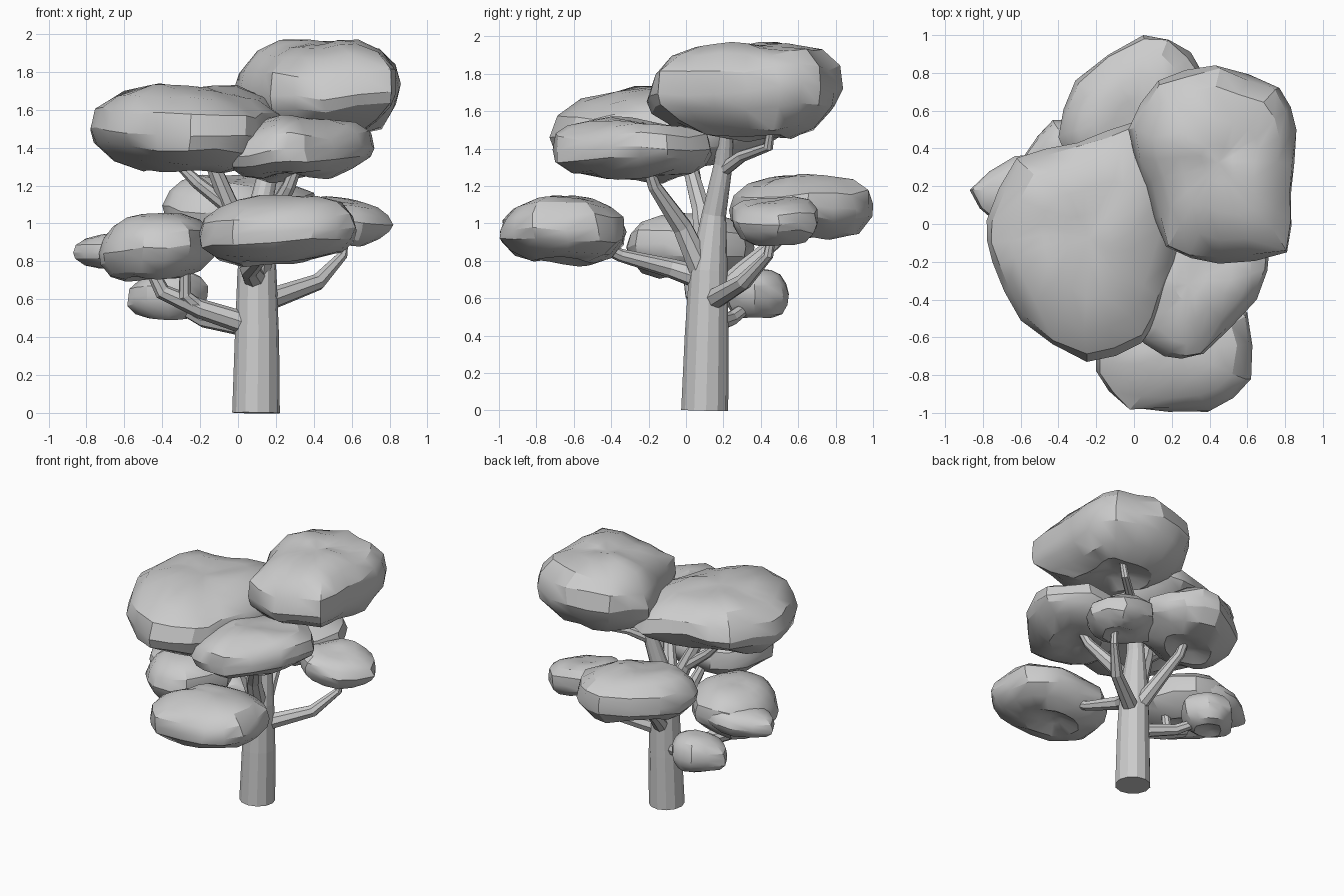
import bpy, bmesh, math
from mathutils import Vector, noise


def finish(ob):
    """Make the object the only selected and active one."""
    bpy.ops.object.select_all(action='DESELECT')
    ob.select_set(True)
    bpy.context.view_layer.objects.active = ob


def limb(name, pts, sides_res=2):
    """Tapered faceted tube through (x, y, z, radius) points."""
    cu = bpy.data.curves.new(name, 'CURVE')
    cu.dimensions = '3D'
    cu.bevel_depth = 1.0
    cu.bevel_resolution = sides_res
    cu.use_fill_caps = True
    sp = cu.splines.new('POLY')
    sp.points.add(len(pts) - 1)
    for p, (x, y, z, r) in zip(sp.points, pts):
        p.co = (x, y, z, 1)
        p.radius = r
    sp.use_smooth = False
    ob = bpy.data.objects.new(name, cu)
    bpy.context.collection.objects.link(ob)
    finish(ob)
    bpy.ops.object.convert(target='MESH')


def round_outline(pts):
    """Add one softly pushed-out midpoint between neighbouring plan points."""
    v = [Vector(p) for p in pts]
    n = len(v)
    out = []
    for i in range(n):
        a, b, c, d = v[i - 1], v[i], v[(i + 1) % n], v[(i + 2) % n]
        out += [b, (b + c) * 0.54 - (a + d) * 0.04]
    return out


# Side profile of a leaf clump: (height fraction, plan scale)
PROFILE = [(0.08, 0.22), (0.0, 0.48), (0.09, 0.76), (0.29, 0.95), (0.47, 1.0),
           (0.69, 0.95), (0.87, 0.76), (0.96, 0.48), (0.99, 0.2)]


def clump(name, outline, z0, z1, tilt=(0, 0), rough=0.04, lift=0):
    """Flattened leaf clump lofted from a plan outline.
    lift raises the underside toward the front (positive) or back (negative)."""
    plan = round_outline(outline)
    mid = sum(plan, Vector((0, 0))) / len(plan)
    h = z1 - z0
    bm = bmesh.new()

    def vert(p, f):
        d = p - mid
        z = z0 + h * f + d.x * tilt[0] + d.y * tilt[1]
        z += max(0, -d.y * lift) * max(0, 0.5 - f) * 2
        co = Vector((p.x, p.y, z))
        wob = noise.noise_vector(co * 4.5) * rough
        if f == PROFILE[4][0]:
            wob.x = wob.y = 0
        return bm.verts.new(co + wob)

    rings = [[vert(mid + (p - mid) * s, f) for p in plan] for f, s in PROFILE]
    n = len(plan)
    for a, b in zip(rings, rings[1:]):
        for i in range(n):
            j = (i + 1) % n
            bm.faces.new((a[i], a[j], b[j], b[i]))
    for ring, f in ((rings[0], 0.12), (rings[-1], 0.97)):
        c = vert(mid, f)
        for i in range(n):
            bm.faces.new((ring[i], ring[(i + 1) % n], c))
    bmesh.ops.recalc_face_normals(bm, faces=bm.faces)
    me = bpy.data.meshes.new(name)
    bm.to_mesh(me)
    bm.free()
    ob = bpy.data.objects.new(name, me)
    bpy.context.collection.objects.link(ob)
    finish(ob)
    bpy.ops.object.shade_smooth_by_angle(angle=math.radians(30))


# Trunk
limb("trunk", [(0.095, 0.1, 0, 0.126), (0.1, 0.11, 0.4, 0.117), (0.1, 0.12, 0.75, 0.103),
               (0.11, 0.15, 1.05, 0.065), (0.17, 0.2, 1.32, 0.05), (0.25, 0.22, 1.55, 0.035)], 4)

# Branches
limb("branch_top_fork", [(0.16, 0.19, 1.28, 0.04), (0.28, 0.3, 1.36, 0.033),
                         (0.45, 0.44, 1.41, 0.028), (0.5, 0.46, 1.55, 0.02)])
limb("branch_upper_left", [(0.07, 0.12, 0.8, 0.07), (-0.04, 0.08, 1.08, 0.052),
                           (-0.13, 0.02, 1.3, 0.04), (-0.18, 0.0, 1.42, 0.03)])
limb("branch_upper_left_fork", [(-0.04, 0.08, 1.08, 0.042), (-0.22, 0.05, 1.22, 0.034),
                                (-0.36, 0.04, 1.36, 0.02)])
limb("branch_upper_front", [(0.11, 0.08, 0.76, 0.07), (0.15, -0.02, 0.98, 0.055),
                            (0.27, -0.17, 1.2, 0.037), (0.33, -0.22, 1.35, 0.025)])
limb("branch_lower_front", [(0.09, 0.08, 0.71, 0.065), (0.06, -0.08, 0.76, 0.052),
                            (0.13, -0.35, 0.83, 0.035), (0.18, -0.5, 0.9, 0.03)])
limb("branch_back", [(0.1, 0.14, 0.6, 0.06), (0.05, 0.3, 0.75, 0.048),
                     (0.0, 0.5, 0.92, 0.035), (0.0, 0.58, 1.05, 0.03)])
limb("branch_right", [(0.14, 0.14, 0.59, 0.06), (0.42, 0.31, 0.69, 0.045),
                      (0.55, 0.44, 0.83, 0.028), (0.57, 0.47, 1.0, 0.02)])
limb("branch_left", [(0.05, 0.1, 0.47, 0.06), (-0.2, 0.07, 0.55, 0.052),
                     (-0.4, 0.05, 0.64, 0.043), (-0.48, 0.03, 0.8, 0.03)])
limb("branch_left_fork", [(-0.2, 0.07, 0.55, 0.042), (-0.28, 0.03, 0.62, 0.036),
                          (-0.28, 0.0, 0.82, 0.028)])
limb("branch_low_back", [(0.05, 0.12, 0.45, 0.05), (-0.18, 0.24, 0.49, 0.04),
                         (-0.35, 0.36, 0.58, 0.028)])

# Leaf clumps, each a plan outline and a height range
clump("leaves_top", [(-0.03, 0.5), (0.13, 0.76), (0.43, 0.84), (0.77, 0.72), (0.86, 0.5),
                     (0.83, 0.15), (0.81, -0.15), (0.45, -0.21), (0.17, -0.12), (0.06, 0.2)],
      1.45, 1.97, (0.03, 0.05), lift=0.2)
clump("leaves_upper_left", [(-0.78, 0.02), (-0.62, 0.35), (-0.3, 0.43), (0.0, 0.54), (0.2, 0.42),
                            (0.27, 0.0), (0.16, -0.4), (0.04, -0.63), (-0.25, -0.73),
                            (-0.6, -0.51), (-0.75, -0.2)], 1.28, 1.73, (-0.02, 0.03), 0.035, -0.2)
clump("leaves_upper_front", [(-0.04, -0.54), (0.16, -0.7), (0.35, -0.69), (0.65, -0.4),
                             (0.72, -0.1), (0.5, 0.13), (0.12, 0.1), (-0.06, -0.25)],
      1.24, 1.55, (0.05, 0))
clump("leaves_lower_front", [(-0.2, -0.78), (-0.03, -0.97), (0.4, -0.99), (0.62, -0.82),
                             (0.6, -0.47), (0.4, -0.33), (0.02, -0.33), (-0.18, -0.52)],
      0.8, 1.13, (0.04, 0))
clump("leaves_left", [(-0.73, 0.12), (-0.6, 0.33), (-0.3, 0.32), (-0.12, 0.05),
                      (-0.25, -0.27), (-0.5, -0.32), (-0.71, -0.12)], 0.71, 1.05, (0.06, 0), 0.025)
clump("leaves_left_tip", [(-0.87, 0.18), (-0.63, 0.36), (-0.4, 0.33), (-0.4, -0.02),
                          (-0.72, 0.0)], 0.77, 0.96, (0.06, 0), 0.01)
clump("leaves_low_back", [(-0.58, 0.35), (-0.43, 0.55), (-0.25, 0.52), (-0.16, 0.37),
                          (-0.25, 0.22), (-0.48, 0.22)], 0.5, 0.74, (0, 0), 0.03)
clump("leaves_back", [(-0.4, 0.46), (-0.31, 0.76), (0.05, 1.0), (0.3, 0.91), (0.41, 0.65),
                      (0.28, 0.36), (-0.05, 0.23), (-0.3, 0.3)], 0.92, 1.26, (0, 0.04))
clump("leaves_right", [(0.22, 0.45), (0.4, 0.68), (0.65, 0.7), (0.82, 0.5),
                       (0.66, 0.28), (0.4, 0.25)], 0.91, 1.14, (-0.06, 0))
